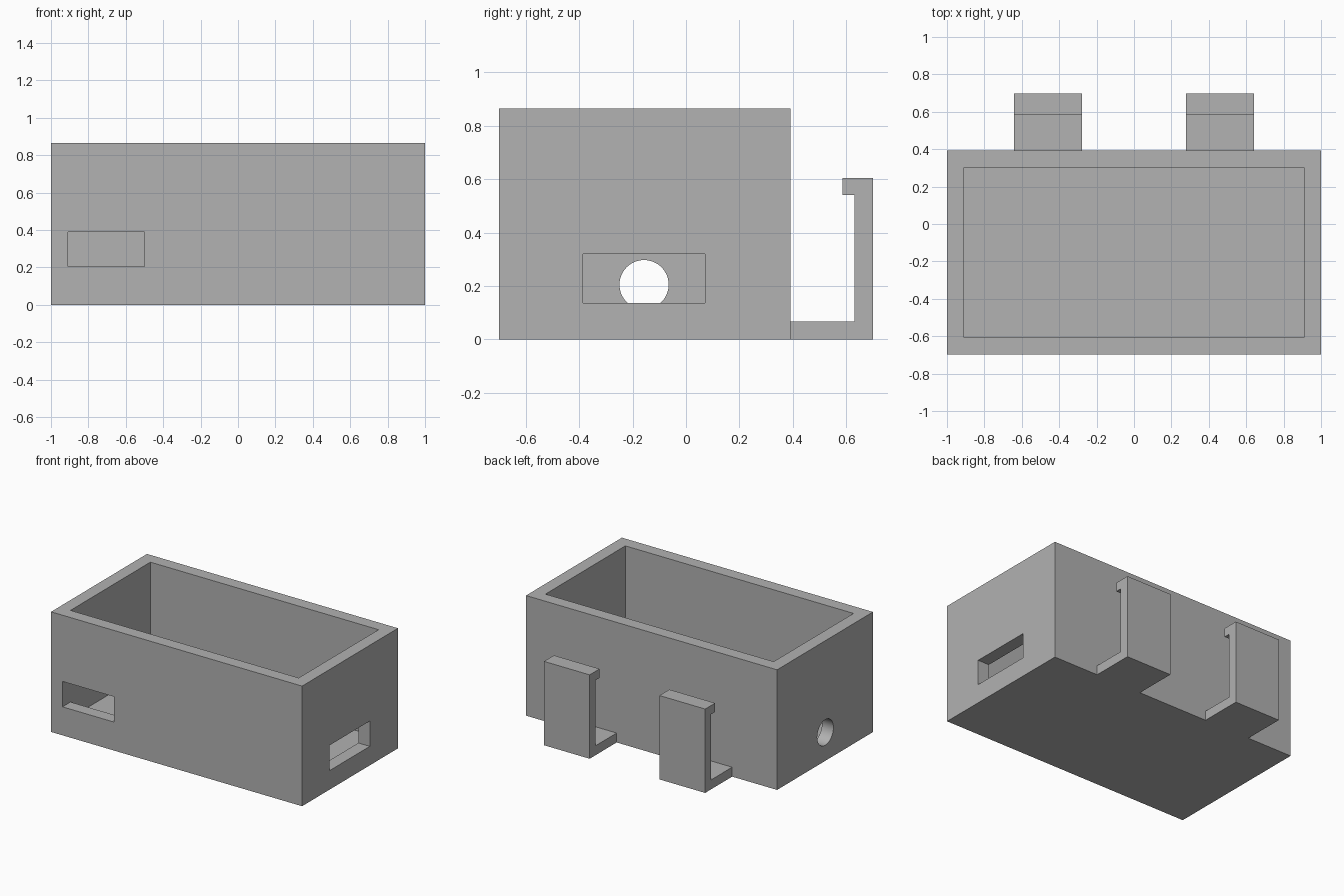
import bpy
import bmesh
import math

if "Cube" in bpy.data.objects:
    bpy.data.objects.remove(bpy.data.objects["Cube"], do_unlink=True)

GREY = (0.445, 0.445, 0.445, 1.0)
grey = bpy.data.materials.new("plain_grey")
grey.use_nodes = True
grey.diffuse_color = GREY
grey.node_tree.nodes["Principled BSDF"].inputs["Base Color"].default_value = GREY


def add_object(name, bm):
    bmesh.ops.recalc_face_normals(bm, faces=bm.faces)
    mesh = bpy.data.meshes.new(name)
    bm.to_mesh(mesh)
    bm.free()
    mesh.materials.append(grey)
    obj = bpy.data.objects.new(name, mesh)
    bpy.context.collection.objects.link(obj)
    return obj


def box(name, low, high):
    bm = bmesh.new()
    bmesh.ops.create_cube(bm, size=1)
    for v in bm.verts:
        v.co = [h if c > 0 else l for c, l, h in zip(v.co, low, high)]
    return add_object(name, bm)


def cut(target, cutter):
    cutter.hide_render = True
    mod = target.modifiers.new(cutter.name, "BOOLEAN")
    mod.operation = "DIFFERENCE"
    mod.solver = "EXACT"
    mod.object = cutter
    bpy.context.view_layer.objects.active = target
    bpy.ops.object.modifier_apply(modifier=mod.name)
    bpy.data.objects.remove(cutter, do_unlink=True)


# Open box
WALL = 0.091
FRONT, BACK, TOP = -0.699, 0.392, 0.865
tray = box("open_box", (-1, FRONT, 0), (1, BACK, TOP))
cut(tray, box("cavity", (-1 + WALL, FRONT + WALL, WALL), (1 - WALL, BACK - WALL, TOP + 0.2)))

# Front slot and side slot
cut(tray, box("front_slot", (-0.909, FRONT - 0.1, 0.205), (-0.5, FRONT + 0.15, 0.388)))
cut(tray, box("side_slot", (0.85, -0.385, 0.137), (1.1, 0.071, 0.319)))

# Round hole through the opposite side wall
hole = bpy.ops.mesh.primitive_cylinder_add(
    vertices=64, radius=0.092, depth=0.25,
    location=(-0.975, -0.157, 0.205), rotation=(0, math.pi / 2, 0))
hole = bpy.context.object
hole.name = "round_hole"
hole.data.materials.append(grey)
cut(tray, hole)

bpy.ops.object.select_all(action="DESELECT")
tray.select_set(True)
bpy.context.view_layer.objects.active = tray
bpy.ops.object.shade_smooth_by_angle(angle=math.radians(30))

# Two hanging hooks on the back, extruded from one side profile
PROFILE = [(BACK, 0), (0.699, 0), (0.699, 0.604), (0.586, 0.604),
           (0.586, 0.54), (0.631, 0.54), (0.631, 0.068), (BACK, 0.068)]
HOOK_WIDTH = 0.364
for name, centre in (("left_hook", 0.46), ("right_hook", -0.46)):
    bm = bmesh.new()
    side = bm.faces.new([bm.verts.new((centre - HOOK_WIDTH / 2, y, z)) for y, z in PROFILE])
    swept = bmesh.ops.extrude_face_region(bm, geom=[side])["geom"]
    moved = [g for g in swept if isinstance(g, bmesh.types.BMVert)]
    bmesh.ops.translate(bm, verts=moved, vec=(HOOK_WIDTH, 0, 0))
    add_object(name, bm)
